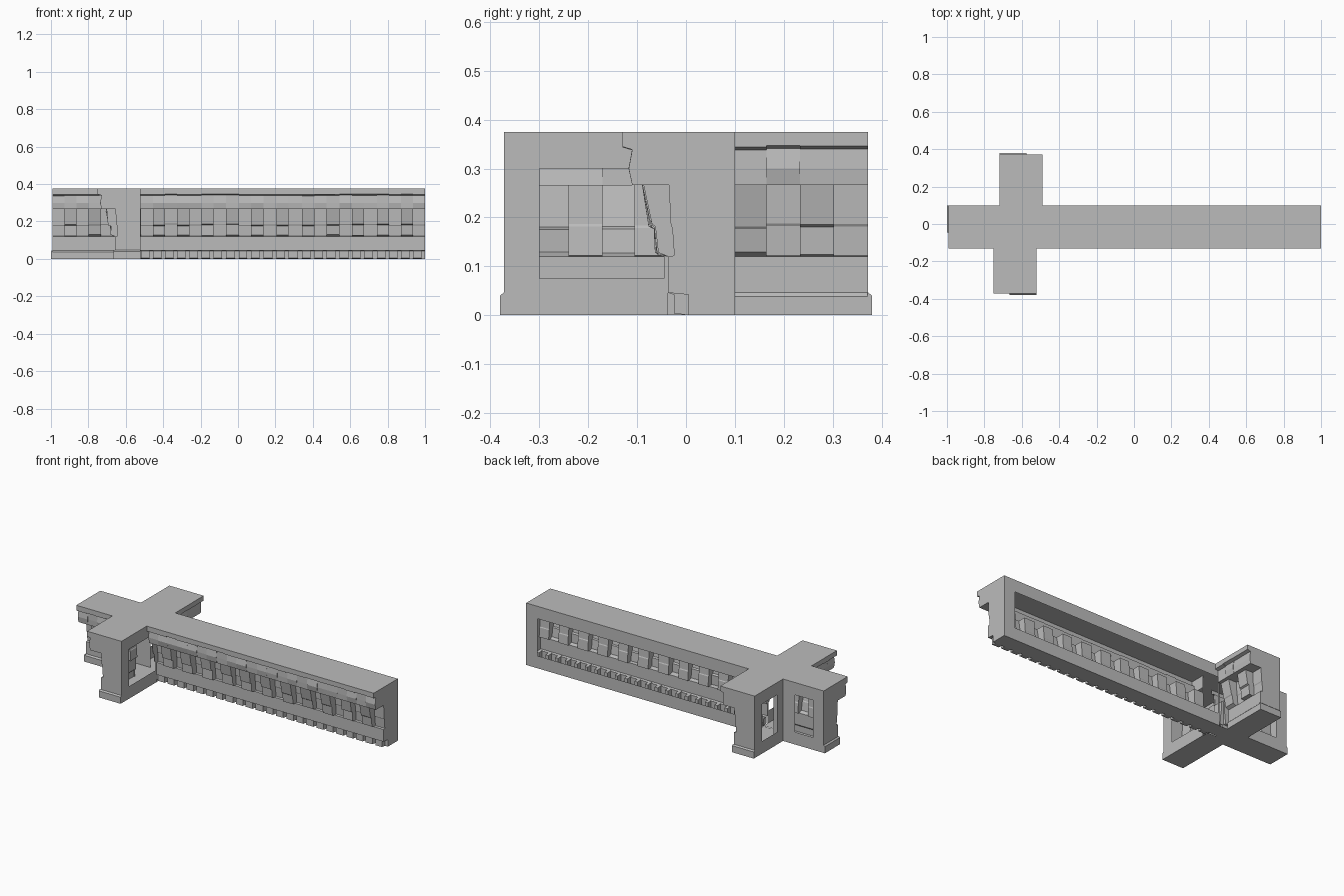
import bpy, bmesh, math, random
from mathutils import Vector

random.seed(4)
if "Cube" in bpy.data.objects:
    bpy.data.objects.remove(bpy.data.objects["Cube"])

stone = bpy.data.materials.new("grey_stone")
stone.use_nodes = True
stone.diffuse_color = (0.5, 0.5, 0.5, 1)
bsdf = stone.node_tree.nodes["Principled BSDF"]
bsdf.inputs["Base Color"].default_value = (0.5, 0.5, 0.5, 1)
bsdf.inputs["Roughness"].default_value = 0.8

HUB_X = -0.62      # where the arms cross
HEIGHT = 0.375
BACK = 0.1         # depth of the plain rear face
LIP = -0.13        # depth of the overhanging top lip
PITCH = 0.0667     # width of one dentil column


def finish(name, bm, angle):
    bmesh.ops.remove_doubles(bm, verts=bm.verts, dist=0.0002)
    mesh = bpy.data.meshes.new(name)
    bm.to_mesh(mesh)
    bm.free()
    mesh.materials.append(stone)
    obj = bpy.data.objects.new(name, mesh)
    bpy.context.collection.objects.link(obj)
    obj.location = (HUB_X, 0, 0)
    obj.rotation_euler = (0, 0, math.radians(angle))


def face(bm, points, outward):
    f = bm.faces.new([bm.verts.new(p) for p in points])
    f.normal_update()
    if f.normal.dot(Vector(outward)) < 0:
        f.normal_flip()


def section(raised, tooth, plinth, wobble):
    """Moulding outline as (depth, height), from the top lip to the floor."""
    w = wobble
    if raised:
        dentil = [(-0.086 + w[0], 0.266), (-0.073 + w[1], 0.184 + w[2]),
                  (-0.062 + w[0], 0.179 + w[2]), (-0.06 + w[1], 0.126 + w[3])]
    else:
        dentil = [(-0.035, 0.266), (-0.031, 0.184 + w[2]),
                  (-0.028, 0.179 + w[2]), (-0.024, 0.122)]
    if plinth:
        foot = [(-0.045, 0.038), (-0.045, 0)]
    else:
        d = -0.025 if tooth else 0.005
        foot = [(d, 0.042), (d, 0.004), (0.005, 0)]
    return ([(LIP, HEIGHT), (LIP, 0.345 + w[2] / 2), (-0.11, 0.339 + w[2] / 2),
             (-0.114 + w[1], 0.30), (-0.11, 0.266)]
            + dentil + [(-0.037, 0.12), (-0.037, 0.046)] + foot)


def moulding_sections(start, cap, plinth):
    """Dentil columns counted inward from the capped end of an arm."""
    length, sign = abs(cap - start), 1 if cap > start else -1
    rows, t, i = [], 0, 0
    while t < length:
        wobble = [random.uniform(-0.004, 0.004) for _ in range(4)]
        wide = PITCH * random.uniform(0.94, 1.06)
        for part, tooth in ((0.3, False), (0.7, True)):
            end = min(t + wide * part, length)
            outline = section(i % 2 == 1, tooth, plinth, wobble)
            rows += [(cap - sign * t, outline), (cap - sign * end, outline)]
            t = end
        i += 1
    return rows


def build_arm(name, start, cap, window, angle, plinth=True):
    sign = 1 if cap > start else -1
    rows = moulding_sections(start, cap, plinth)
    end_outline = rows[0][1]
    if sign > 0:
        rows.reverse()

    # moulded front: skin the row of outlines
    bm = bmesh.new()
    loops = [[bm.verts.new((u, d, z)) for d, z in outline] for u, outline in rows]
    for a, b in zip(loops, loops[1:]):
        for k in range(len(a) - 1):
            bm.faces.new((a[k], a[k + 1], b[k + 1], b[k]))
    bmesh.ops.dissolve_degenerate(bm, dist=0.0002, edges=bm.edges)
    finish(name + "_moulding", bm, angle)

    # hollow casing: top, floor, end cap and the rear face with its window
    bm = bmesh.new()
    front = end_outline[-1][0]
    for depth, z, n in ((LIP, HEIGHT, 1), (front, 0, -1)):
        face(bm, [(0, depth, z), (cap, depth, z), (cap, BACK, z), (0, BACK, z)], (0, 0, n))
    outline = end_outline + [(BACK, 0), (BACK, HEIGHT)]
    face(bm, [(cap, d, z) for d, z in outline], (sign, 0, 0))
    inner, outer = window
    for u0, u1, z0, z1 in ((start, cap, 0, 0.075), (start, cap, 0.3, HEIGHT),
                           (start, inner, 0.075, 0.3), (outer, cap, 0.075, 0.3)):
        face(bm, [(u0, BACK, z0), (u1, BACK, z0), (u1, BACK, z1), (u0, BACK, z1)], (0, 1, 0))
    finish(name + "_casing", bm, angle)

    # flared base board on the capped end
    if plinth:
        bm = bmesh.new()
        bmesh.ops.create_cube(bm, size=1)
        for v in bm.verts:
            outside = v.co.x > 0
            top = 0.04 if outside else 0.048
            v.co = (cap + sign * (0.008 if outside else -0.001),
                    BACK if v.co.y > 0 else front, top if v.co.z > 0 else 0)
        bmesh.ops.recalc_face_normals(bm, faces=bm.faces)
        finish(name + "_base_board", bm, angle)


# four arms around the crossing
build_arm("long_arm", 0.1, 1.62, (0.11, 1.545), 0, plinth=False)
build_arm("short_arm", -0.037, -0.372, (-0.18, -0.3), 0)
build_arm("rear_arm", 0.1, 0.372, (0.16, 0.3), 90)
build_arm("front_arm", 0.037, 0.372, (0.045, 0.3), -90)
